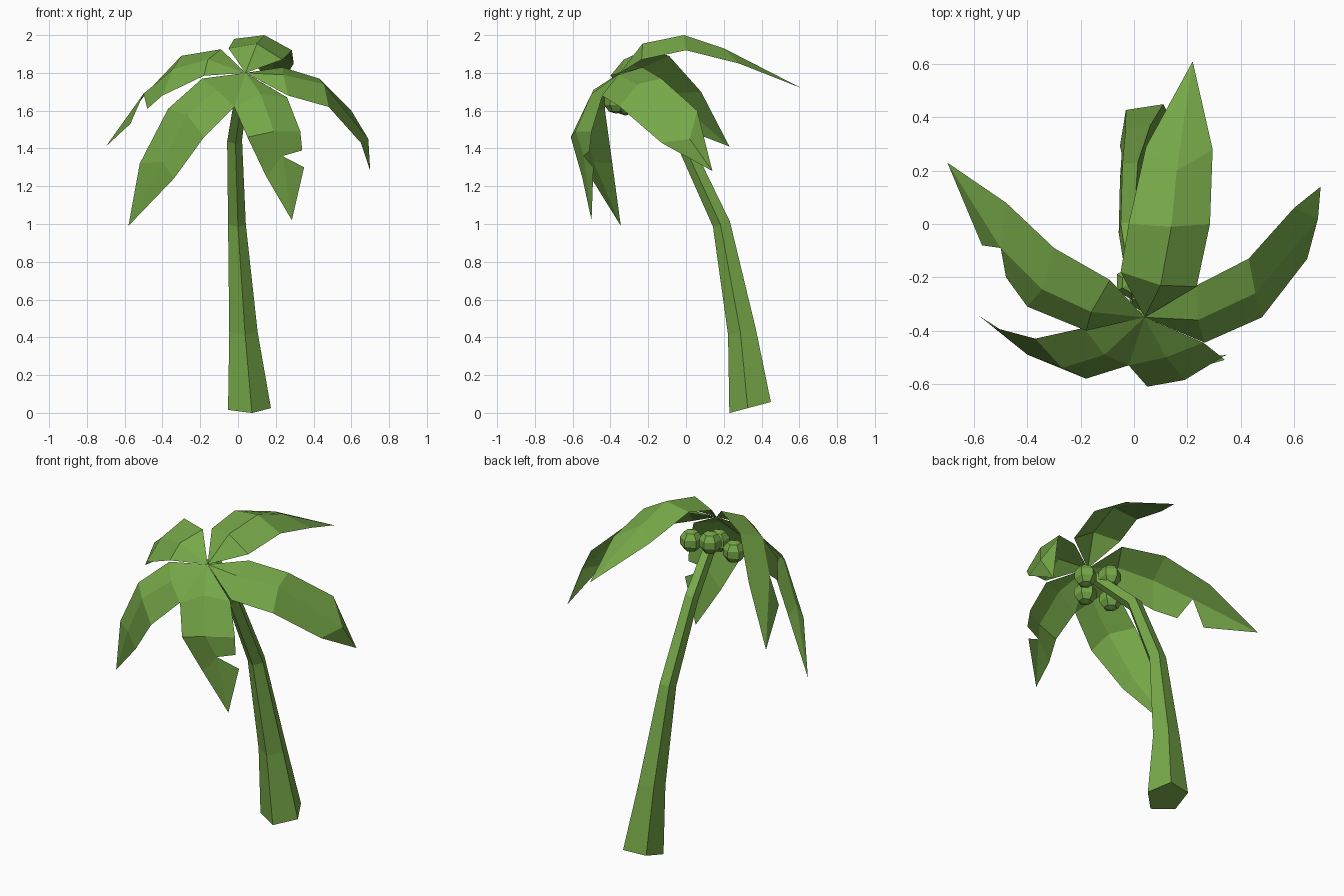
import bpy
import bmesh
import math
from mathutils import Vector, Matrix

# Remove the default cube only
cube = bpy.data.objects.get("Cube")
if cube:
    bpy.data.objects.remove(cube, do_unlink=True)

# One green for the whole tree
green = bpy.data.materials.new("palm_green")
green.use_nodes = True
color = (0.18, 0.39, 0.065, 1.0)
green.diffuse_color = color
green.node_tree.nodes["Principled BSDF"].inputs["Base Color"].default_value = color


def finish(bm, name):
    """Turn a bmesh into a flat shaded green object."""
    mesh = bpy.data.meshes.new(name)
    bm.to_mesh(mesh)
    bm.free()
    mesh.materials.append(green)
    obj = bpy.data.objects.new(name, mesh)
    bpy.context.scene.collection.objects.link(obj)
    return obj


def build_trunk(rings, sides=5, phase=math.radians(-81)):
    """Loft tilted polygon rings; each ring is centre, radius, tilt about x."""
    bm = bmesh.new()
    loops = []
    for centre, radius, tilt in rings:
        turn = Matrix.Rotation(tilt, 3, "X")
        loop = []
        for i in range(sides):
            angle = phase + math.tau * i / sides
            offset = Vector((math.cos(angle), math.sin(angle), 0)) * radius
            loop.append(bm.verts.new(Vector(centre) + turn @ offset))
        loops.append(loop)
    for low, high in zip(loops, loops[1:]):
        for i in range(sides):
            j = (i + 1) % sides
            bm.faces.new((low[i], low[j], high[j], high[i]))
    bm.faces.new(loops[0][::-1])
    bm.faces.new(loops[-1])
    return finish(bm, "trunk")


def build_frond(name, sections, tip, torn=None):
    """Folded leaf: fan at the crown, left/ridge/right sections, pointed tip.
    A torn point starts the last left panel away from its section."""
    bm = bmesh.new()
    root = bm.verts.new(crown)
    rows = [[bm.verts.new(p) for p in section] for section in sections]
    end = bm.verts.new(tip)
    for side in (0, 1):
        bm.faces.new((root, rows[0][side + 1], rows[0][side]))
        for near, far in zip(rows, rows[1:]):
            bm.faces.new((near[side], near[side + 1], far[side + 1], far[side]))
    left, ridge, right = rows[-1]
    if torn:
        left = bm.verts.new(torn)
    bm.faces.new((left, ridge, end))
    bm.faces.new((ridge, right, end))
    return finish(bm, name)


def build_coconut(name, centre, radius=0.066):
    bm = bmesh.new()
    bmesh.ops.create_uvsphere(bm, u_segments=6, v_segments=5, radius=radius)
    bmesh.ops.translate(bm, verts=bm.verts, vec=centre)
    return finish(bm, name)


# Leaning trunk that bends over towards the crown
build_trunk([
    ((.055, .345, .03), .121, .26),
    ((.025, .3, .43), .08, .2),
    ((-.008, .19, 1), .05, .3),
    ((-.02, -.02, 1.45), .042, .7),
    ((.02, -.3, 1.72), .036, .9),
])

# Fronds radiating from one point
crown = Vector((.04, -.35, 1.8))

build_frond("back_frond", [
    [(-.05, -.18, 1.93), (.1, -.23, 1.955), (.235, -.235, 1.87)],
    [(-.02, 0, 1.98), (.14, -.01, 2), (.285, 0, 1.92)],
    [(.045, .29, 1.88), (.16, .2, 1.93), (.295, .28, 1.85)],
], tip=(.22, .61, 1.72))

build_frond("back_right_frond", [
    [(-.18, -.4, 1.785), (-.16, -.33, 1.87), (-.09, -.21, 1.925)],
    [(-.4, -.31, 1.68), (-.345, -.245, 1.82), (-.3, -.09, 1.89)],
    [(-.48, -.2, 1.61), (-.5, -.09, 1.69), (-.48, .08, 1.7)],
], tip=(-.7, .23, 1.41), torn=(-.57, -.08, 1.53))

build_frond("front_right_frond", [
    [(-.02, -.53, 1.62), (-.11, -.49, 1.71), (-.19, -.39, 1.77)],
    [(-.18, -.58, 1.46), (-.27, -.54, 1.58), (-.37, -.43, 1.61)],
    [(-.34, -.5, 1.24), (-.4, -.49, 1.33), (-.52, -.39, 1.32)],
], tip=(-.58, -.345, .99))

build_frond("front_frond", [
    [(.26, -.445, 1.67), (.12, -.5, 1.69), (-.02, -.53, 1.62)],
    [(.33, -.5, 1.49), (.19, -.585, 1.49), (.05, -.61, 1.46)],
    [(.34, -.51, 1.39), (.235, -.54, 1.36), (.15, -.55, 1.25)],
], tip=(.285, -.5, 1.02), torn=(.35, -.49, 1.3))

build_frond("left_frond", [
    [(.235, -.23, 1.83), (.24, -.36, 1.79), (.265, -.445, 1.68)],
    [(.43, -.13, 1.77), (.455, -.26, 1.74), (.48, -.35, 1.62)],
    [(.6, .06, 1.6), (.69, .02, 1.45), (.65, -.13, 1.43)],
], tip=(.7, .14, 1.28))

# Coconuts clustered under the crown
spots = {
    "left_coconut": (.14, -.25, 1.67),
    "back_coconut": (-.01, -.22, 1.71),
    "right_coconut": (-.1, -.32, 1.64),
    "front_coconut": (.04, -.37, 1.65),
}
for label, spot in spots.items():
    build_coconut(label, spot)
